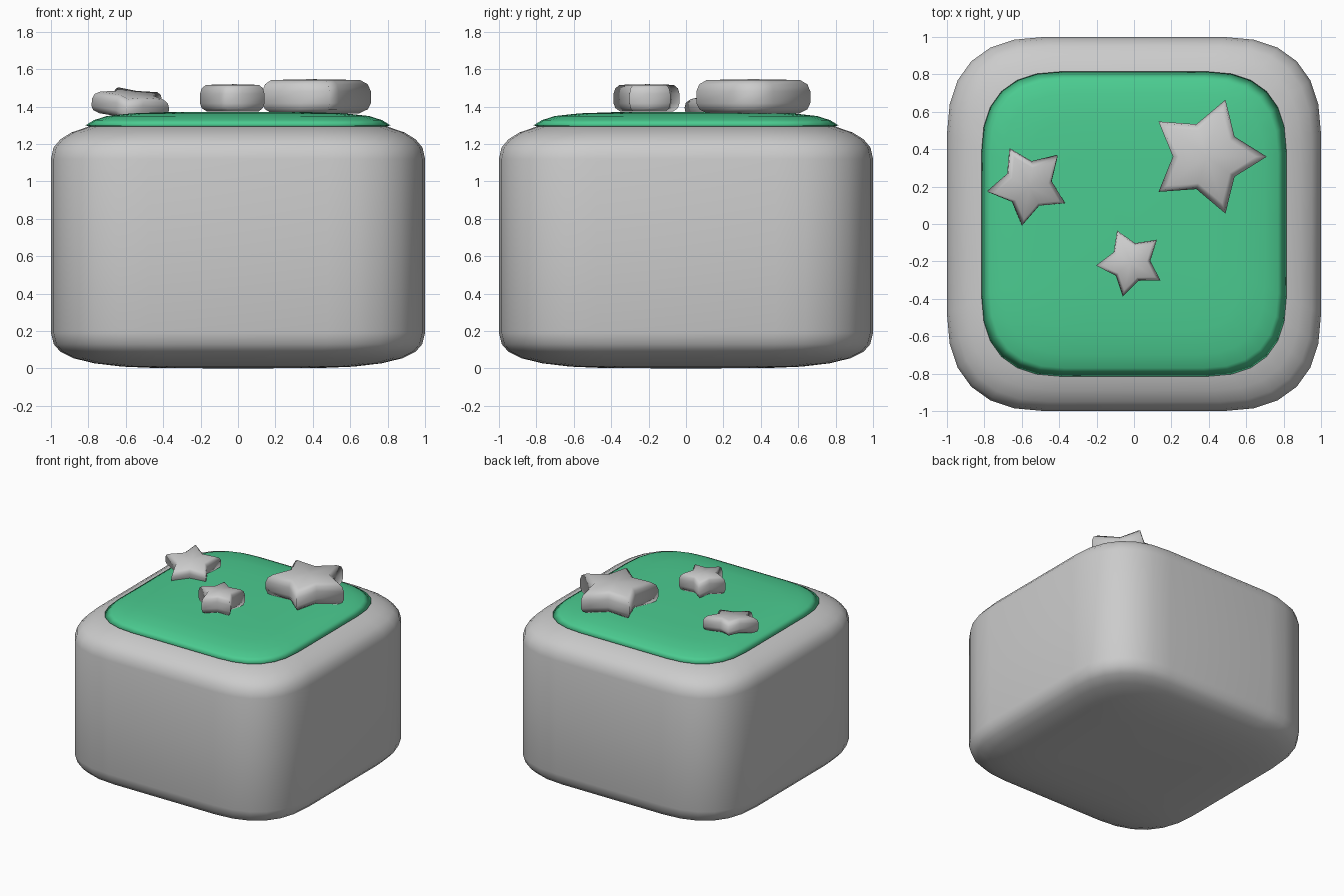
import bpy, bmesh
from math import cos, sin, pi, radians

if "Cube" in bpy.data.objects:
    bpy.data.objects.remove(bpy.data.objects["Cube"])


def rounded_square(h, corner, steps=6):
    """Square outline whose corners are soft quadratic curves."""
    c = h - corner
    pts = []
    for q in range(4):
        for i in range(steps + 1):
            t = i / steps
            x = c + corner * (1 - t * t)
            y = c + corner * (1 - (1 - t) ** 2)
            a = q * pi / 2
            pts.append((x * cos(a) - y * sin(a), x * sin(a) + y * cos(a)))
    return pts


def star(outer, inner):
    return [((outer, inner)[i % 2] * cos(i * pi / 5),
             (outer, inner)[i % 2] * sin(i * pi / 5)) for i in range(10)]


def loft(name, sections, base=None, top=None):
    """Bridge (outline, z) sections; close ends with a fan at the given heights."""
    bm = bmesh.new()
    rings = [[bm.verts.new((x, y, z)) for x, y in pts] for pts, z in sections]
    n = len(rings[0])
    for a, b in zip(rings, rings[1:]):
        for i in range(n):
            j = (i + 1) % n
            bm.faces.new((a[i], a[j], b[j], b[i]))
    for ring, z in ((rings[0], base), (rings[-1], top)):
        if z is not None:
            c = bm.verts.new((0, 0, z))
            for i in range(n):
                bm.faces.new((ring[i], ring[(i + 1) % n], c))
    bmesh.ops.recalc_face_normals(bm, faces=bm.faces)
    mesh = bpy.data.meshes.new(name)
    bm.to_mesh(mesh)
    bm.free()
    for p in mesh.polygons:
        p.use_smooth = True
    obj = bpy.data.objects.new(name, mesh)
    bpy.context.collection.objects.link(obj)
    return obj


# Soft square body
body_profile = [(0.45, 0.003), (0.62, 0.01), (0.77, 0.028), (0.88, 0.055),
                (0.95, 0.09), (0.985, 0.13), (1.0, 0.19), (1.0, 0.65),
                (1.0, 1.12), (0.987, 1.18), (0.95, 1.225), (0.89, 1.262),
                (0.80, 1.293), (0.62, 1.313), (0.45, 1.32)]
loft("body", [(rounded_square(h, 0.52 * h), z) for h, z in body_profile],
     base=0.0, top=1.322)

# Thin green layer on top
green = bpy.data.materials.new("green")
green.diffuse_color = (0.07, 0.60, 0.28, 1)
green.use_nodes = True
green.node_tree.nodes["Principled BSDF"].inputs["Base Color"].default_value = green.diffuse_color
icing_profile = [(0.79, 1.292), (0.815, 1.30), (0.77, 1.328), (0.70, 1.35),
                 (0.57, 1.364), (0.40, 1.37)]
icing = loft("icing", [(rounded_square(h, 0.52 * h), z) for h, z in icing_profile],
             top=1.372)
icing.data.materials.append(green)

# Puffy stars: location, radius, half thickness, rotation in degrees
star_profile = [(0.80, -1.0), (0.95, -0.75), (1.0, -0.4), (1.0, 0.3),
                (0.95, 0.7), (0.82, 0.95)]
stars = [("large_star", (0.39, 0.36, 1.455), 0.32, 0.092, (0, 0, 0)),
         ("left_star", (-0.565, 0.21, 1.412), 0.22, 0.06, (11, -3, 45)),
         ("small_star", (-0.018, -0.206, 1.447), 0.186, 0.073, (0, 0, 41))]
for name, loc, r, t, rot in stars:
    obj = loft(name, [(star(r * s, 0.57 * r * s), t * z) for s, z in star_profile],
               base=-t, top=t)
    obj.location = loc
    obj.rotation_euler = [radians(a) for a in rot]
